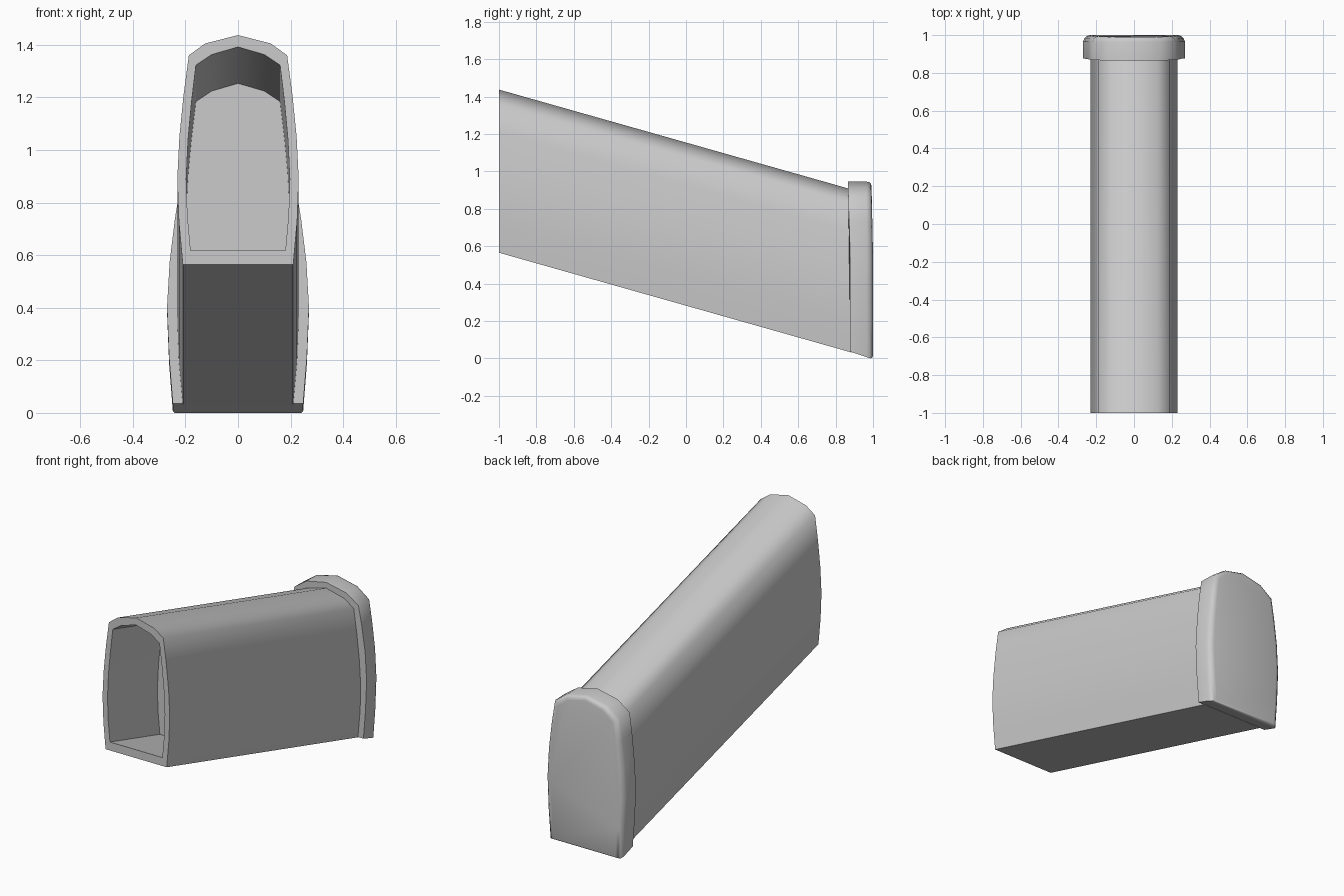
import bpy, bmesh, math

if "Cube" in bpy.data.objects:
    bpy.data.objects.remove(bpy.data.objects["Cube"])

SLOPE = 0.283  # drop in z per unit of y along the slanted body


def mirrored(half):
    """Half profile (top centre to bottom) -> closed loop of (x, z)."""
    return half + [(-x, z) for x, z in reversed(half) if x > 0]


def loft(name, rings, smooth_angle=50):
    """Skin a list of equal-length rings and cap both ends."""
    bm = bmesh.new()
    loops = [[bm.verts.new(p) for p in r] for r in rings]
    n = len(loops[0])
    for a, b in zip(loops, loops[1:]):
        for i in range(n):
            j = (i + 1) % n
            bm.faces.new((a[i], a[j], b[j], b[i]))
    bm.faces.new(loops[0])
    bm.faces.new(loops[-1])
    bmesh.ops.recalc_face_normals(bm, faces=bm.faces)
    mesh = bpy.data.meshes.new(name)
    bm.to_mesh(mesh)
    bm.free()
    ob = bpy.data.objects.new(name, mesh)
    bpy.context.collection.objects.link(ob)
    bpy.ops.object.select_all(action='DESELECT')
    ob.select_set(True)
    bpy.context.view_layer.objects.active = ob
    bpy.ops.object.shade_smooth_by_angle(angle=math.radians(smooth_angle))
    return ob


def sheared(profile, y):
    return [(x, y, z - SLOPE * (y + 1)) for x, z in profile]


# slanted hollow body: outside forward to back, rim, then the front recess
outer = mirrored([(0, 1.437), (0.125, 1.405), (0.187, 1.36), (0.207, 1.21),
                  (0.223, 1.05), (0.231, 0.89), (0.225, 0.73), (0.21, 0.565)])
inner = mirrored([(0, 1.392), (0.1, 1.363), (0.16, 1.323), (0.177, 1.18),
                  (0.19, 1.04), (0.197, 0.89), (0.192, 0.75), (0.18, 0.617)])
loft("slanted_body", [sheared(outer, 0.885), sheared(outer, -1),
                      sheared(inner, -1), sheared(inner, -0.51)])

# end cap: collar with a rounded, slightly bulging back
collar = mirrored([(0, 0.945), (0.137, 0.915), (0.22, 0.855), (0.24, 0.73),
                   (0.26, 0.56), (0.27, 0.38), (0.262, 0.18), (0.248, 0.0)])


def cap_ring(y, side, top, tilt, bottom):
    ring = []
    for x, z in collar:
        t = z / 0.945
        yy = y + tilt * max(0, t - 0.6)
        zz = bottom + z * (0.945 - top - bottom) / 0.945
        ring.append((x * (1 - side / 0.26), yy, zz))
    return ring


loft("end_cap", [cap_ring(0.877, 0, 0, -0.03, 0.036),
                 cap_ring(0.965, 0, 0, 0, 0.007),
                 cap_ring(0.985, 0.008, 0.003, -0.01, 0.0),
                 cap_ring(0.996, 0.02, 0.01, -0.018, 0.004),
                 cap_ring(1.0, 0.036, 0.025, -0.02, 0.012)])
